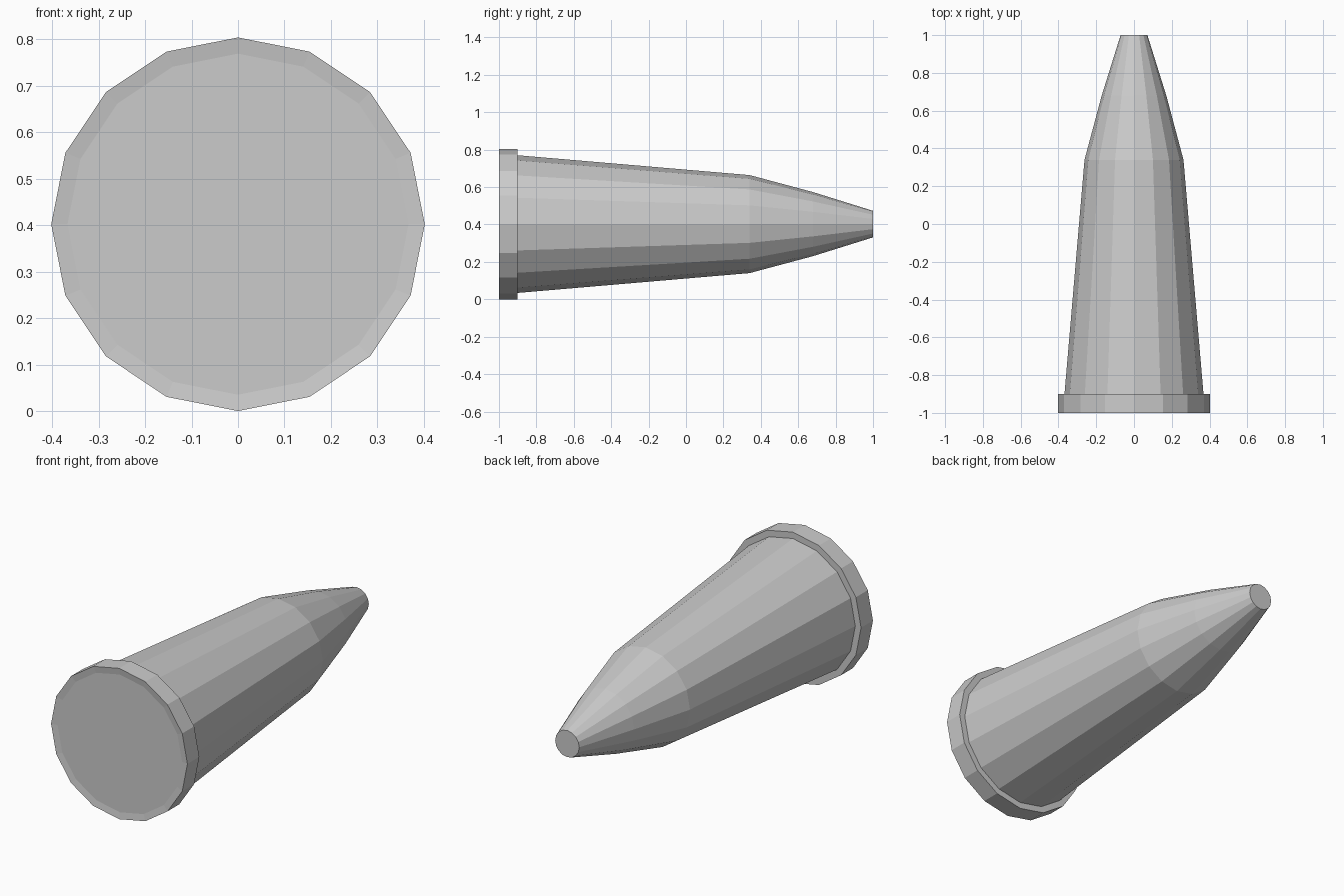
import bpy, bmesh
from math import cos, sin, tau

if "Cube" in bpy.data.objects:
    bpy.data.objects.remove(bpy.data.objects["Cube"])

SIDES = 16
CENTRE_Z = 0.402


def lathe(name, profile):
    """Revolve (y, radius) rings around the y axis and cap both ends."""
    bm = bmesh.new()
    rings = [[bm.verts.new((r * cos(tau * i / SIDES), y, r * sin(tau * i / SIDES)))
              for i in range(SIDES)] for y, r in profile]
    for a, b in zip(rings, rings[1:]):
        for i in range(SIDES):
            j = (i + 1) % SIDES
            bm.faces.new((a[i], a[j], b[j], b[i]))
    bm.faces.new(rings[0])
    bm.faces.new(rings[-1])
    bmesh.ops.recalc_face_normals(bm, faces=bm.faces)
    mesh = bpy.data.meshes.new(name)
    bm.to_mesh(mesh)
    bm.free()
    obj = bpy.data.objects.new(name, mesh)
    obj.location.z = CENTRE_Z
    bpy.context.collection.objects.link(obj)
    return obj


# One continuous shell: shallow dished base, rim, tapered body, pointed nose
lathe("tapered_shell", [
    (-0.995, 0.367),
    (-1.0, 0.402),
    (-0.9, 0.402),
    (-0.9, 0.368),
    (0.34, 0.262),
    (0.68, 0.171),
    (1.0, 0.071),
])
